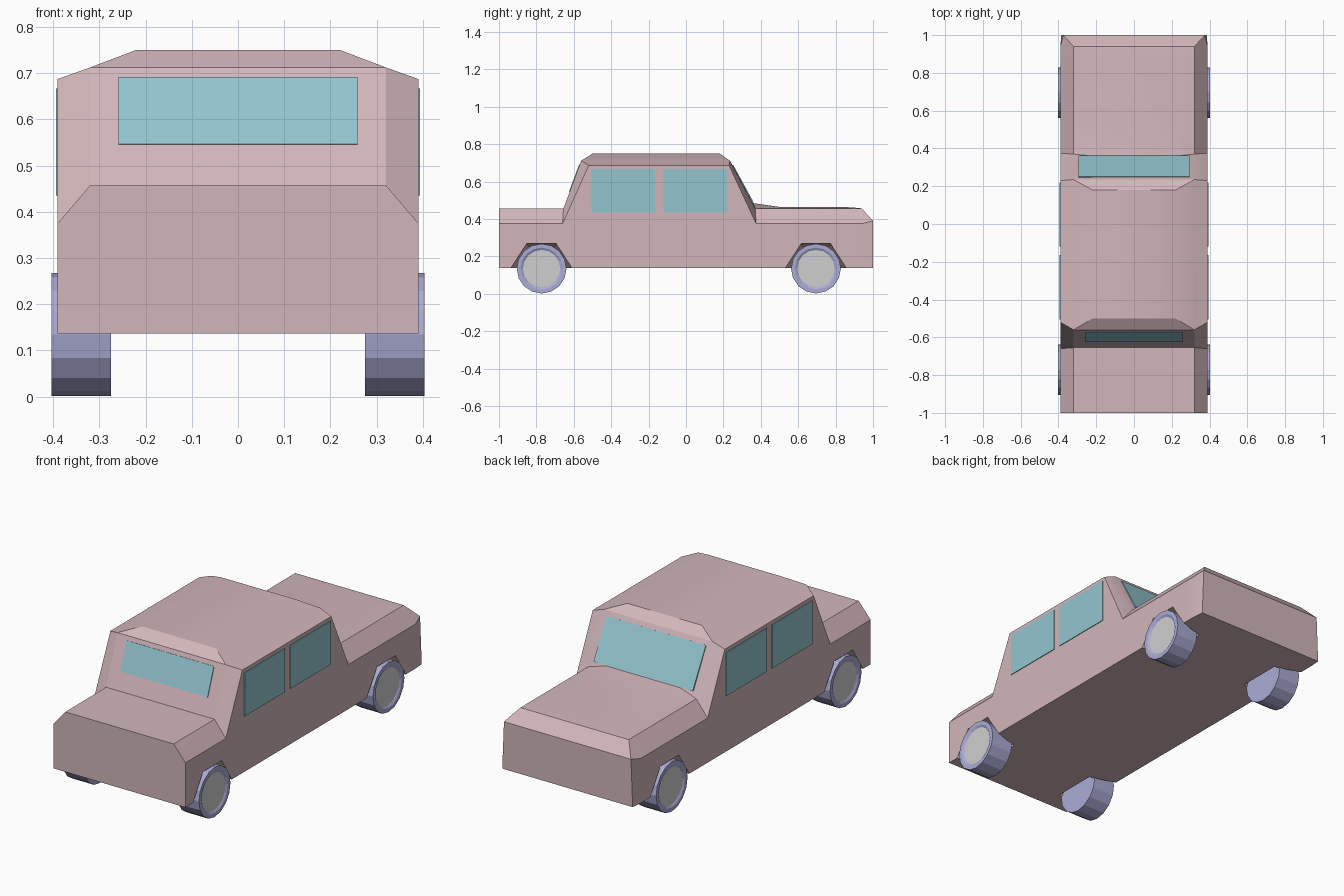
import bpy, bmesh, math
from mathutils import Vector

if "Cube" in bpy.data.objects:
    bpy.data.objects.remove(bpy.data.objects["Cube"], do_unlink=True)


def material(name, r, g, b):
    """Flat colour from display values, stored linear."""
    rgba = tuple((c / 255) ** 2.2 for c in (r, g, b)) + (1,)
    m = bpy.data.materials.new(name)
    m.use_nodes = True
    m.diffuse_color = rgba
    shader = m.node_tree.nodes["Principled BSDF"]
    shader.inputs["Base Color"].default_value = rgba
    shader.inputs["Roughness"].default_value = 0.8
    return m


PAINT = material("dusty pink paint", 209, 181, 185)
GLASS = material("teal glass", 146, 196, 206)
TYRE = material("lavender tyre", 170, 170, 213)
RIM = material("light grey rim", 206, 206, 206)


def make_object(name, bm, *mats):
    bmesh.ops.remove_doubles(bm, verts=bm.verts, dist=0.0005)
    bmesh.ops.recalc_face_normals(bm, faces=bm.faces)
    mesh = bpy.data.meshes.new(name)
    bm.to_mesh(mesh)
    bm.free()
    for m in mats:
        mesh.materials.append(m)
    ob = bpy.data.objects.new(name, mesh)
    bpy.context.collection.objects.link(ob)
    return ob


def loft(bm, rings):
    """Skin closed rings of points and cap both ends."""
    rows = [[bm.verts.new(p) for p in ring] for ring in rings]
    n = len(rows[0])
    for a, b in zip(rows, rows[1:]):
        for i in range(n):
            j = (i + 1) % n
            bm.faces.new((a[i], a[j], b[j], b[i]))
    bm.faces.new(rows[0])
    bm.faces.new(rows[-1])


# Body: shoulder, corner and inner lines as (y, z) at each station
SIDE, CORNER, INNER, FLOOR = 0.39, 0.32, 0.22, 0.137
stations = [
    ((-1, .375), (-1, .457), (-1, .457)),
    ((-.66, .375), (-.655, .457), (-.655, .457)),
    ((-.52, .687), (-.56, .712), (-.56, .712)),
    ((-.52, .687), (-.56, .712), (-.5, .75)),
    ((.23, .687), (.235, .712), (.18, .75)),
    ((.23, .687), (.235, .712), (.235, .712)),
    ((.375, .375), (.37, .457), (.36, .485)),
    ((.5, .375), (.5, .457), (.5, .465)),
    ((.88, .375), (.88, .457), (.88, .463)),
    ((.94, .375), (.94, .457), (.94, .457)),
]


def mirrored(half):
    return half + [(-x, y, z) for x, y, z in reversed(half)]


rings = [mirrored([(SIDE, s[0], FLOOR), (SIDE, *s), (CORNER, *c), (INNER, *d)])
         for s, c, d in stations]
# Tail end, with the corners drawn together
rings.append(mirrored([(.385, 1, FLOOR), (.375, 1, .39), (.375, 1, .39), (INNER, 1, .39)]))
bm = bmesh.new()
loft(bm, rings)
bmesh.ops.dissolve_degenerate(bm, dist=0.0005, edges=bm.edges)
body = make_object("car_body", bm, PAINT)


# Wheel arches: tapered wells cut into the sides
AXLES = {"front": -.772, "rear": .695}
for label, y in AXLES.items():
    bm = bmesh.new()
    for s in (-1, 1):
        def well(x, low, high, top):
            return [(s * x, y - low, FLOOR - .02), (s * x, y + low, FLOOR - .02),
                    (s * x, y + high, top), (s * x, y - high, top)]
        loft(bm, [well(.25, .13, .07, .25), well(.40, .18, .079, .272)])
    cutter = make_object(label + "_arch_cutter", bm, PAINT)
    cutter.hide_render = True
    mod = body.modifiers.new("arches", 'BOOLEAN')
    mod.operation, mod.solver, mod.object = 'DIFFERENCE', 'EXACT', cutter
    bpy.context.view_layer.objects.active = body
    bpy.ops.object.modifier_apply(modifier=mod.name)
    bpy.data.objects.remove(cutter, do_unlink=True)

bpy.ops.object.select_all(action='DESELECT')
body.select_set(True)
bpy.context.view_layer.objects.active = body
bpy.ops.object.shade_smooth_by_angle(angle=math.radians(24))


# Wheels: sixteen-sided, with a shallow dished rim
RADIUS, SIDES = .133, 16
profile = [(RADIUS, .275), (RADIUS, .403), (.112, .403), (.1, .396)]


def wheel(name, side, y):
    bm = bmesh.new()
    loft(bm, [[(side * x, y + r * math.cos(a), RADIUS + .002 + r * math.sin(a))
               for a in (2 * math.pi * i / SIDES for i in range(SIDES))]
              for r, x in profile])
    bm.faces.ensure_lookup_table()
    bm.faces[-1].material_index = 1
    make_object(name, bm, TYRE, RIM)


for label, y in AXLES.items():
    wheel(label + "_left_wheel", 1, y)
    wheel(label + "_right_wheel", -1, y)


# Windows: thin plates lying on the cabin faces
def plate(name, corners, normal):
    out = Vector(normal).normalized()
    bm = bmesh.new()
    loft(bm, [[Vector(p) + out * d for p in corners] for d in (-.004, .004)])
    make_object(name, bm, GLASS)


def slanted(name, half, low, high, normal):
    plate(name, [(-half, *low), (half, *low), (half, *high), (-half, *high)], normal)


slanted("windscreen", .258, (-.622, .545), (-.568, .69), (0, -.255, .095))
slanted("rear_window", .293, (.359, .487), (.248, .689), (0, .227, .125))
for side, tag in ((1, "left"), (-1, "right")):
    for label, y0, y1 in (("front", -.505, -.165), ("rear", -.12, .22)):
        plate(f"{label}_{tag}_window",
              [(side * SIDE, y, z) for y, z in
               ((y0, .435), (y1, .435), (y1, .667), (y0, .667))], (side, 0, 0))
